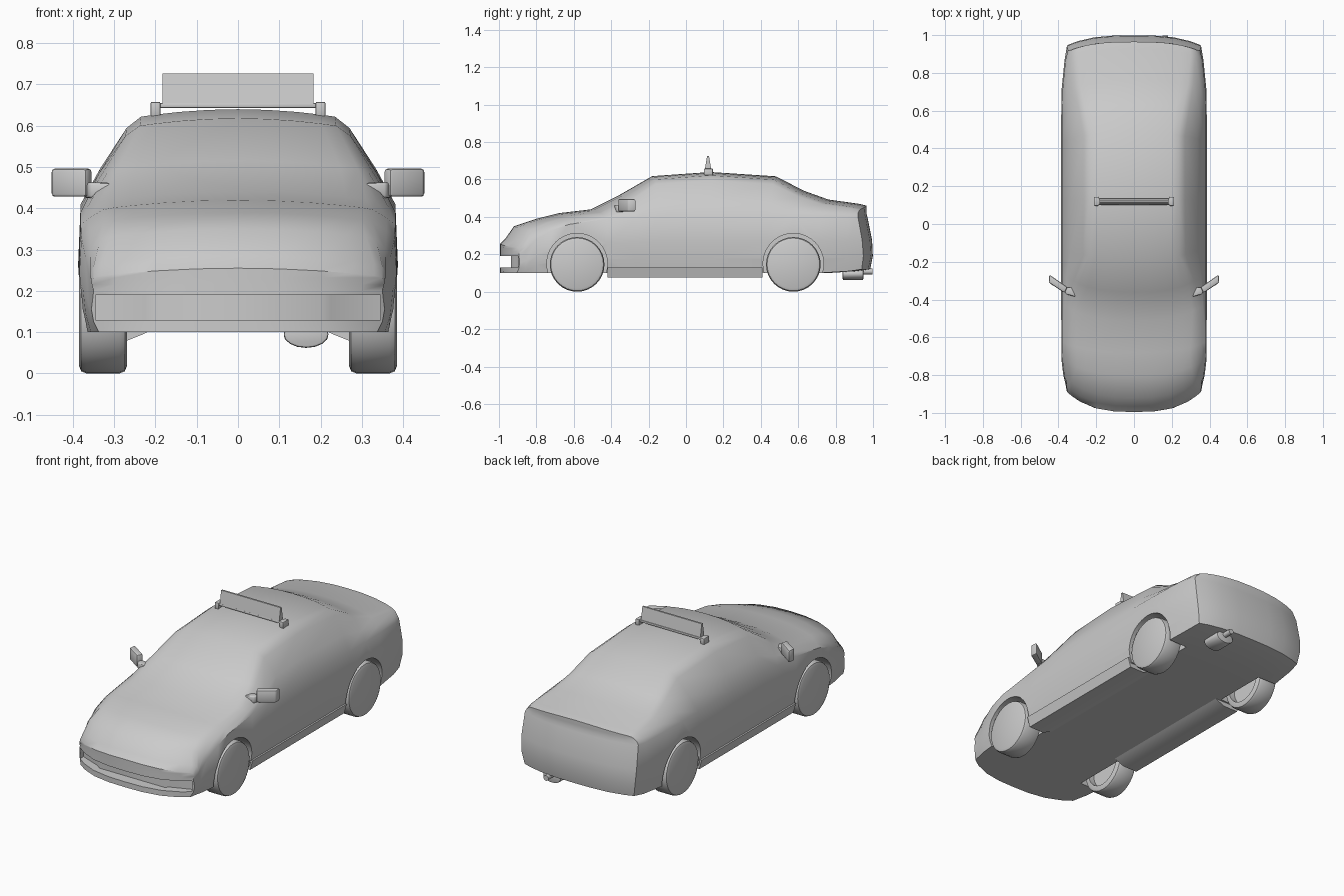
import bpy, bmesh, math
from mathutils import Matrix, Vector

if "Cube" in bpy.data.objects:
    bpy.data.objects.remove(bpy.data.objects["Cube"])


def finish(name, bm, bevel=0.0, segs=2, angle=40):
    bmesh.ops.recalc_face_normals(bm, faces=bm.faces)
    if bevel:
        edges = [e for e in bm.edges if len(e.link_faces) == 2 and e.calc_face_angle(0) > 0.6]
        bmesh.ops.bevel(bm, geom=edges, offset=bevel, segments=segs, affect='EDGES', profile=0.5)
    me = bpy.data.meshes.new(name)
    bm.to_mesh(me)
    bm.free()
    ob = bpy.data.objects.new(name, me)
    bpy.context.collection.objects.link(ob)
    smooth(ob, angle)
    return ob


def smooth(ob, angle=40):
    bpy.ops.object.select_all(action='DESELECT')
    ob.select_set(True)
    bpy.context.view_layer.objects.active = ob
    bpy.ops.object.shade_smooth_by_angle(angle=math.radians(angle))


def prism(name, pts, axis, lo, hi, bevel=0.0, sx=1):
    """Extrude a 2D outline along 'y' (pts are x,z) or 'z' (pts are x,y)."""
    bm = bmesh.new()
    place = (lambda a, b, t: (a * sx, t, b)) if axis == 'y' else (lambda a, b, t: (a * sx, b, t))
    rings = [[bm.verts.new(place(a, b, t)) for a, b in pts] for t in (lo, hi)]
    n = len(pts)
    for r in rings:
        bm.faces.new(r)
    for i in range(n):
        j = (i + 1) % n
        bm.faces.new((rings[0][i], rings[0][j], rings[1][j], rings[1][i]))
    return finish(name, bm, bevel)


def cylinder(name, center, r, depth, axis, bevel=0.0, segs=32, squash=1.0):
    bm = bmesh.new()
    bmesh.ops.create_cone(bm, cap_ends=True, segments=segs, radius1=r, radius2=r, depth=depth)
    turn = Matrix.Rotation(math.pi / 2, 4, 'Y' if axis == 'x' else 'X')
    bmesh.ops.transform(bm, verts=bm.verts,
                        matrix=Matrix.Translation(center) @ Matrix.Diagonal((1, 1, squash, 1)) @ turn)
    return finish(name, bm, bevel)


def cut(ob, cutter):
    cutter.hide_render = True
    m = ob.modifiers.new("cut", 'BOOLEAN')
    m.operation, m.object, m.solver = 'DIFFERENCE', cutter, 'EXACT'
    bpy.context.view_layer.objects.active = ob
    bpy.ops.object.modifier_apply(modifier=m.name)
    bpy.data.objects.remove(cutter)


# Body stations: y, plan curve, bottom, half width, belt z, top half width, top z
stations = [
    (-0.995, 0.12, 0.10, 0.355, 0.20, 0.33, 0.255),
    (-0.965, 0.12, 0.10, 0.362, 0.22, 0.33, 0.285),
    (-0.92, 0.12, 0.10, 0.375, 0.28, 0.31, 0.35),
    (-0.80, 0.08, 0.10, 0.385, 0.33, 0.30, 0.39),
    (-0.68, 0.05, 0.10, 0.387, 0.36, 0.30, 0.42),
    (-0.51, 0.08, 0.10, 0.387, 0.39, 0.31, 0.44),
    (-0.36, 0.09, 0.10, 0.387, 0.40, 0.29, 0.515),
    (-0.18, 0.05, 0.10, 0.387, 0.41, 0.238, 0.618),
    (0.13, 0.0, 0.10, 0.387, 0.41, 0.235, 0.64),
    (0.48, -0.04, 0.10, 0.387, 0.41, 0.235, 0.617),
    (0.63, -0.05, 0.10, 0.387, 0.41, 0.26, 0.54),
    (0.76, -0.05, 0.10, 0.384, 0.41, 0.285, 0.493),
    (0.925, -0.06, 0.11, 0.368, 0.40, 0.30, 0.47),
    (0.965, -0.06, 0.12, 0.355, 0.40, 0.295, 0.46),
]
cols = [-1, -0.85, -0.6, -0.3, 0, 0.3, 0.6, 0.85, 1]
ROWS, LAST = 7, len(stations) - 1


def body_point(s, r, t):
    y, bend, zb, w, belt, wt, zt = stations[s]
    edge_z = zt - 0.018
    rows = [(w * 0.95, zb), (w * 0.985, zb + 0.25 * (belt - zb)), (w, zb + 0.55 * (belt - zb)), (w * 0.985, belt)]
    for k, bulge in ((0.4, 0.012), (0.87, 0.016)):
        rows.append((w * 0.985 + (wt - w * 0.985) * k + bulge, belt + (edge_z - belt) * k))
    rows.append((wt, edge_z))
    half, z = rows[r]
    x = half * t
    if r == ROWS - 1:
        z += 0.018 * (1 - t * t)
    if s == LAST:
        y += (0.02, 0.034, 0.03, 0.005, 0, 0, 0)[r]     # rear bumper
    return (x, y + bend * (abs(x) / 0.37) ** 3, z)


bm = bmesh.new()
cache = {}


def vert(*key):
    if key not in cache:
        cache[key] = bm.verts.new(body_point(key[0], key[1], cols[key[2]]))
    return cache[key]


nc = len(cols) - 1
for s in range(LAST):
    for c in range(nc):                                  # floor and top
        for r in (0, ROWS - 1):
            bm.faces.new([vert(s, r, c), vert(s + 1, r, c), vert(s + 1, r, c + 1), vert(s, r, c + 1)])
    for r in range(ROWS - 1):                            # sides
        for c in (0, nc):
            bm.faces.new([vert(s, r, c), vert(s + 1, r, c), vert(s + 1, r + 1, c), vert(s, r + 1, c)])
for s in (0, LAST):                                      # nose and tail
    for r in range(ROWS - 1):
        for c in range(nc):
            bm.faces.new([vert(s, r, c), vert(s, r, c + 1), vert(s, r + 1, c + 1), vert(s, r + 1, c)])
body = finish("car_body", bm)

# Front air intake
half = [(0.2, -0.935), (0.225, -0.915), (0.345, -0.868), (0.345, -1.1)]
cut(body, prism("intake_cutter", half + [(-x, y) for x, y in reversed(half)], 'z', 0.13, 0.19))

# Wheel arches and wheels
for label, y in (("front", -0.582), ("rear", 0.574)):
    for side, sx in (("right", -1), ("left", 1)):
        cut(body, cylinder("arch_cutter", (sx * 0.37, y, 0.15), 0.162, 0.24, 'x', segs=40))
        wheel = cylinder(f"{label}_{side}_wheel", (sx * 0.327, y, 0.146), 0.146, 0.116, 'x', 0.018)
        # hollow inner side
        cut(wheel, cylinder("hub_cutter", (sx * 0.27, y, 0.146), 0.112, 0.07, 'x'))
        smooth(wheel)
smooth(body)

# Sills and door mirrors
for side, sx in (("right", -1), ("left", 1)):
    prism(f"{side}_sill", [(0.2, 0.11), (0.23, 0.095), (0.28, 0.075), (0.368, 0.075), (0.384, 0.13)],
          'y', -0.42, 0.41, sx=sx)
    prism(f"{side}_mirror", [(0.352, -0.335), (0.368, -0.365), (0.452, -0.31), (0.448, -0.268)],
          'z', 0.428, 0.496, 0.008, sx)
    prism(f"{side}_mirror_arm", [(0.31, -0.385), (0.36, -0.372), (0.375, -0.335), (0.32, -0.335)],
          'z', 0.425, 0.462, 0.006, sx)

# Roof bar with sign
prism("roof_bar", [(-0.205, 0.643), (0.205, 0.643), (0.205, 0.655), (-0.205, 0.655)], 'y', 0.1, 0.138, 0.003)
for side, sx in (("right", -1), ("left", 1)):
    prism(f"{side}_roof_bar_foot", [(0.188, 0.622), (0.212, 0.622), (0.212, 0.658), (0.188, 0.658)],
          'y', 0.096, 0.144, 0.004, sx)
bm = bmesh.new()
bmesh.ops.create_cube(bm, size=1)
for v in bm.verts:
    v.co = Vector((v.co.x * 0.366, 0.118 + v.co.y * (0.01 if v.co.z > 0 else 0.034), 0.69 + v.co.z * 0.072))
finish("roof_sign", bm)

# Exhaust
cylinder("muffler", (0.165, 0.893, 0.095), 0.055, 0.11, 'y', 0.006, 16, 0.6)
cylinder("exhaust_tip", (0.165, 0.96, 0.108), 0.015, 0.076, 'y', segs=14)
